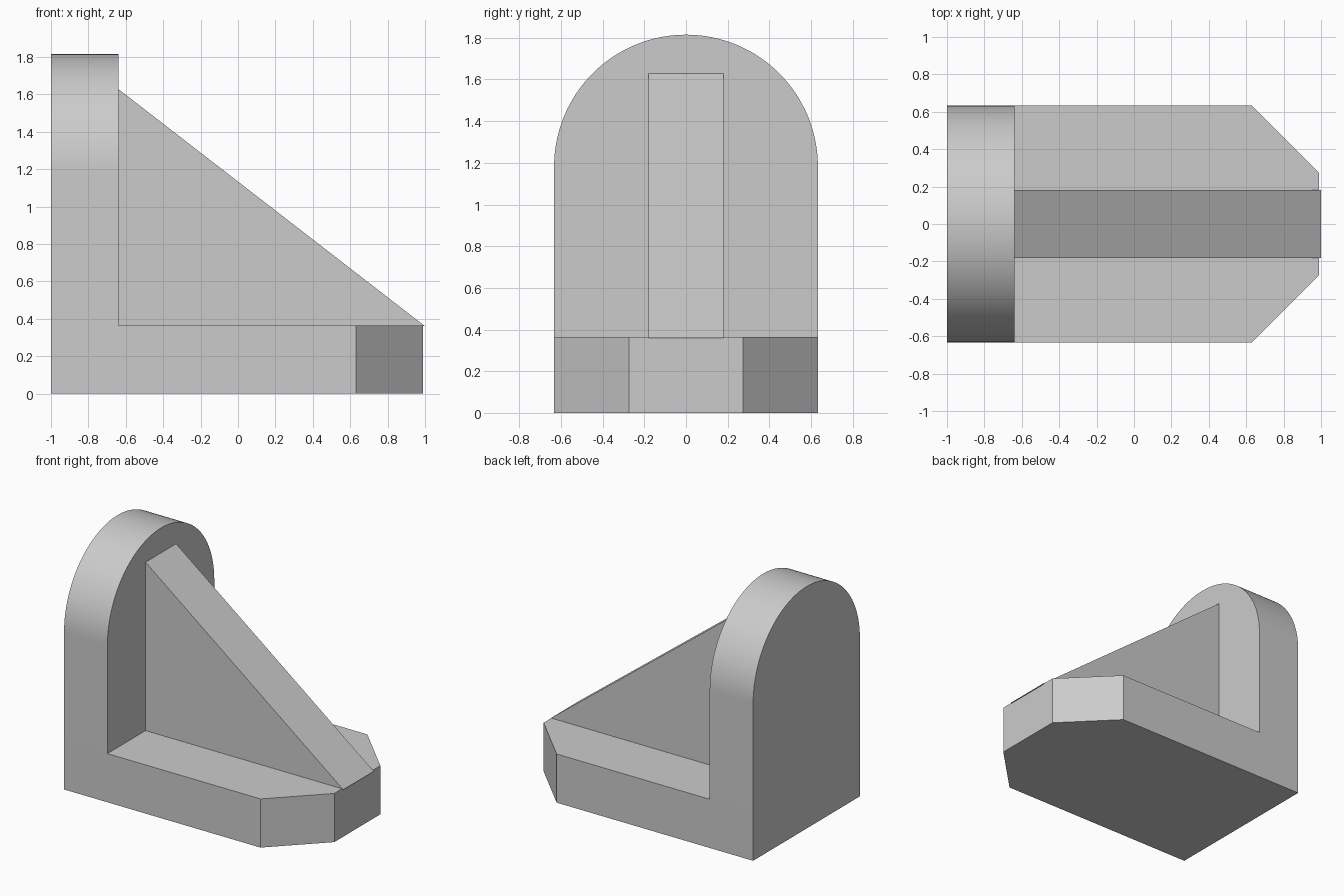
import bpy, bmesh, math
from mathutils import Vector

cube = bpy.data.objects.get("Cube")
if cube:
    bpy.data.objects.remove(cube, do_unlink=True)

HALF_WIDTH = 0.633
WALL_BACK, WALL_FRONT = -1.0, -0.64
BASE_TOP = 0.365

grey = bpy.data.materials.new("plain grey")
grey.use_nodes = True
grey.diffuse_color = (0.6, 0.6, 0.6, 1)
grey.node_tree.nodes["Principled BSDF"].inputs["Base Color"].default_value = (0.6, 0.6, 0.6, 1)


def prism(name, profile, direction):
    """Extrude a closed planar profile along a direction into a solid."""
    bm = bmesh.new()
    face = bm.faces.new([bm.verts.new(p) for p in profile])
    result = bmesh.ops.extrude_face_region(bm, geom=[face], use_keep_orig=True)
    verts = [g for g in result["geom"] if isinstance(g, bmesh.types.BMVert)]
    bmesh.ops.translate(bm, verts=verts, vec=Vector(direction))
    bmesh.ops.recalc_face_normals(bm, faces=bm.faces)
    mesh = bpy.data.meshes.new(name)
    bm.to_mesh(mesh)
    bm.free()
    mesh.materials.append(grey)
    obj = bpy.data.objects.new(name, mesh)
    bpy.context.collection.objects.link(obj)
    return obj


# Upright wall with a semicircular top
arch_z = 1.182
steps = 64
arch = [(WALL_BACK, HALF_WIDTH * math.cos(math.pi * i / steps),
         arch_z + HALF_WIDTH * math.sin(math.pi * i / steps)) for i in range(steps + 1)]
wall = prism("arched_wall",
             [(WALL_BACK, -HALF_WIDTH, 0), (WALL_BACK, HALF_WIDTH, 0)] + arch,
             (WALL_FRONT - WALL_BACK, 0, 0))
bpy.context.view_layer.objects.active = wall
wall.select_set(True)
bpy.ops.object.shade_smooth_by_angle(angle=math.radians(30))
wall.select_set(False)

# Base slab with two chamfered end corners
side = [(WALL_FRONT, HALF_WIDTH), (0.63, HALF_WIDTH), (0.99, 0.273)]
outline = side + [(x, -y) for x, y in reversed(side)]
prism("base_slab", [(x, y, 0) for x, y in outline], (0, 0, BASE_TOP))

# Sloping triangular rib bracing the wall, its tip just past the slab
rib_half = 0.181
rib = [(WALL_FRONT, 0.36), (1.0, 0.36), (WALL_FRONT, 1.628)]
prism("triangular_rib", [(x, -rib_half, z) for x, z in rib], (0, 2 * rib_half, 0))
